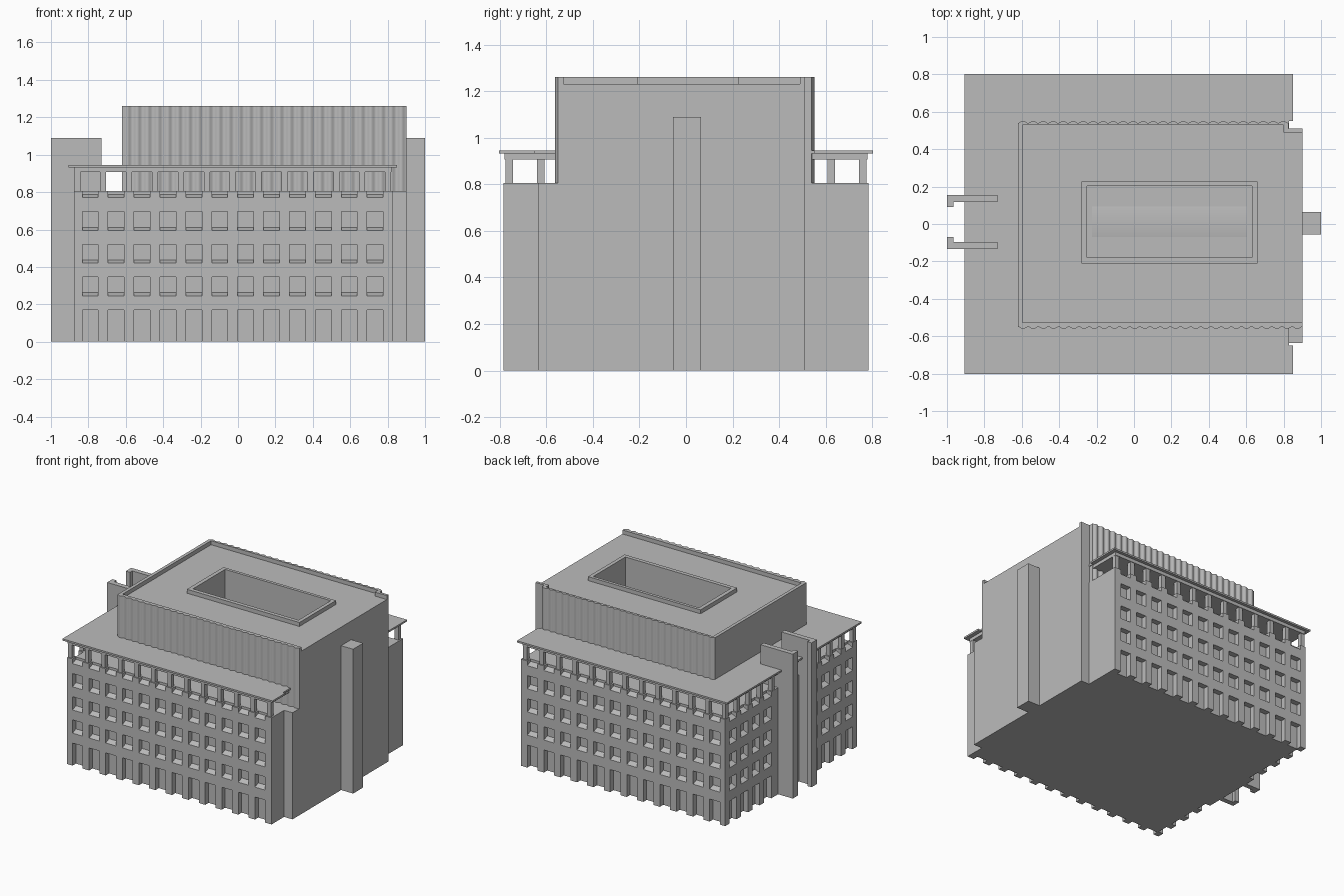
import bpy, bmesh
from math import sin, cos, pi, radians

cube = bpy.data.objects.get("Cube")
if cube:
    bpy.data.objects.remove(cube, do_unlink=True)

stone = bpy.data.materials.new("pale_grey_stone")
stone.use_nodes = True
GREY = (0.5, 0.5, 0.5, 1)
stone.diffuse_color = GREY
stone.node_tree.nodes["Principled BSDF"].inputs["Base Color"].default_value = GREY


def prism(bm, bottom, offset):
    """Closed prism from a planar outline swept along an offset."""
    low = [bm.verts.new(p) for p in bottom]
    high = [bm.verts.new([a + b for a, b in zip(p, offset)]) for p in bottom]
    bm.faces.new(low[::-1])
    bm.faces.new(high)
    for i in range(len(low)):
        j = (i + 1) % len(low)
        bm.faces.new((low[i], low[j], high[j], high[i]))


def block(bm, x0, x1, y0, y1, z0, z1):
    slab(bm, [(x0, y0), (x1, y0), (x1, y1), (x0, y1)], z0, z1)


def slab(bm, outline, z0, z1):
    prism(bm, [(x, y, z0) for x, y in outline], (0, 0, z1 - z0))


def finish(bm, name):
    bmesh.ops.recalc_face_normals(bm, faces=bm.faces[:])
    mesh = bpy.data.meshes.new(name)
    bm.to_mesh(mesh)
    bm.free()
    mesh.materials.append(stone)
    obj = bpy.data.objects.new(name, mesh)
    bpy.context.collection.objects.link(obj)
    return obj


def carve(obj, cutter):
    """Subtract the cutter and bake the result into the mesh."""
    cutter.hide_render = True
    mod = obj.modifiers.new("cut", "BOOLEAN")
    mod.object, mod.operation, mod.solver = cutter, "DIFFERENCE", "EXACT"
    bpy.context.view_layer.update()
    graph = bpy.context.evaluated_depsgraph_get()
    mesh = bpy.data.meshes.new_from_object(obj.evaluated_get(graph))
    obj.modifiers.clear()
    obj.data = mesh


def smooth(obj, degrees):
    bpy.ops.object.select_all(action="DESELECT")
    obj.select_set(True)
    bpy.context.view_layer.objects.active = obj
    bpy.ops.object.shade_smooth_by_angle(angle=radians(degrees))


# Shared layout
PITCH, HALF, DEPTH = 0.1385, 0.0425, 0.04
LEFT, FACE, DECK = -0.877, 0.785, 0.805
front_bays = [-0.79 + PITCH * i for i in range(12)]
side_bays = [s * (0.6925 - PITCH * i) for i in range(4) for s in (-1, 1)]

# Main block with projecting end bay
bm = bmesh.new()
slab(bm, [(LEFT, -FACE), (0.83, -FACE), (0.83, -0.635), (0.9, -0.635),
          (0.9, 0.51), (0.83, 0.51), (0.83, FACE), (LEFT, FACE)], 0, DECK)
main_block = finish(bm, "main_block")

# Window recesses with sloping sills, open at ground and deck level
floors = [(-0.02, 0.17, 0)]
floors += [(0.245 + 0.175 * i, 0.345 + 0.175 * i, 0.017) for i in range(4)]
bm = bmesh.new()
for z0, z1, rise in floors:
    section = [(-0.02, z0), (0, z0), (DEPTH, z0 + rise), (DEPTH, z1), (-0.02, z1)]
    for x in front_bays:
        for s in (-1, 1):
            prism(bm, [(x - HALF, s * (FACE - d), z) for d, z in section], (2 * HALF, 0, 0))
    for y in side_bays:
        prism(bm, [(LEFT + d, y - HALF, z) for d, z in section], (0, 2 * HALF, 0))
recesses = finish(bm, "window_cutter")
carve(main_block, recesses)
bpy.data.objects.remove(recesses, do_unlink=True)

# Loggia columns standing on the piers
bm = bmesh.new()
W = 0.016
for i in range(13):
    x = -0.79 + PITCH * (i - 0.5)
    for y in (-0.76, 0.76):
        block(bm, x - W, x + W, y - W, y + W, DECK, 0.91)
for i in range(1, 11):
    y = 0.6925 - PITCH * (i - 0.5)
    block(bm, -0.859 - W, -0.859 + W, y - W, y + W, DECK, 0.91)
finish(bm, "loggia_columns")

# Ceiling band and overhanging roof
bm = bmesh.new()
block(bm, LEFT, 0.82, -0.78, 0.78, 0.907, 0.932)
finish(bm, "loggia_ceiling")
bm = bmesh.new()
slab(bm, [(-0.905, -0.803), (0.85, -0.803), (0.85, -0.65), (0.83, -0.65),
          (0.83, 0.55), (0.85, 0.55), (0.85, 0.803), (-0.905, 0.803)], 0.932, 0.945)
finish(bm, "loggia_roof")

# Upper storey with fluted front and back
STEP = 0.054


def flutes(x0, x1, y, side):
    n = round((x1 - x0) / STEP) * 8
    return [(x0 + (x1 - x0) * i / n, y + side * 0.006 * (1 - cos(i * pi / 4)))
            for i in range(n + 1)]


bm = bmesh.new()
slab(bm, flutes(-0.62, 0.9, -0.55, -1) + [(0.9, 0.51), (0.825, 0.51)]
     + flutes(-0.62, 0.825, 0.54, 1)[::-1], DECK, 1.26)
upper_storey = finish(bm, "upper_storey")

# Sunken roof leaves a parapet on three sides
bm = bmesh.new()
slab(bm, [(-0.595, -0.527), (1, -0.527), (1, 0.49), (0.8, 0.49),
          (0.8, 0.528), (-0.595, 0.528)], 1.23, 1.4)
roof_cut = finish(bm, "roof_cutter")
carve(upper_storey, roof_cut)

# Light well and its raised curb
bm = bmesh.new()
block(bm, -0.28, 0.66, -0.21, 0.226, 1.23, 1.26)
curb = finish(bm, "light_well_curb")
bm = bmesh.new()
block(bm, -0.25, 0.632, -0.18, 0.203, 0.9, 1.4)
well_cut = finish(bm, "well_cutter")
for part in (upper_storey, curb):
    carve(part, well_cut)
for cutter in (roof_cut, well_cut):
    bpy.data.objects.remove(cutter, do_unlink=True)
smooth(upper_storey, 40)

# Shallow vaulted skylight at the bottom of the well
bm = bmesh.new()
arc = [(0.0115 - 0.19 * cos(pi * i / 16), 0.9 + 0.05 * sin(pi * i / 16)) for i in range(17)]
prism(bm, [(-0.225, y, z) for y, z in arc], (0.83, 0, 0))
smooth(finish(bm, "vaulted_skylight"), 30)

# Stair fins with hooked outer ends, and the chimney on the opposite wall
for s, name in ((-1, "front_stair_fin"), (1, "back_stair_fin")):
    bm = bmesh.new()
    slab(bm, [(x, 0.01 + s * y) for x, y in
              ((-1, 0.08), (-0.965, 0.08), (-0.965, 0.107), (-0.73, 0.107),
               (-0.73, 0.144), (-1, 0.144))], 0, 1.09)
    finish(bm, name)
bm = bmesh.new()
block(bm, 0.9, 1, -0.055, 0.065, 0, 1.09)
finish(bm, "chimney")
